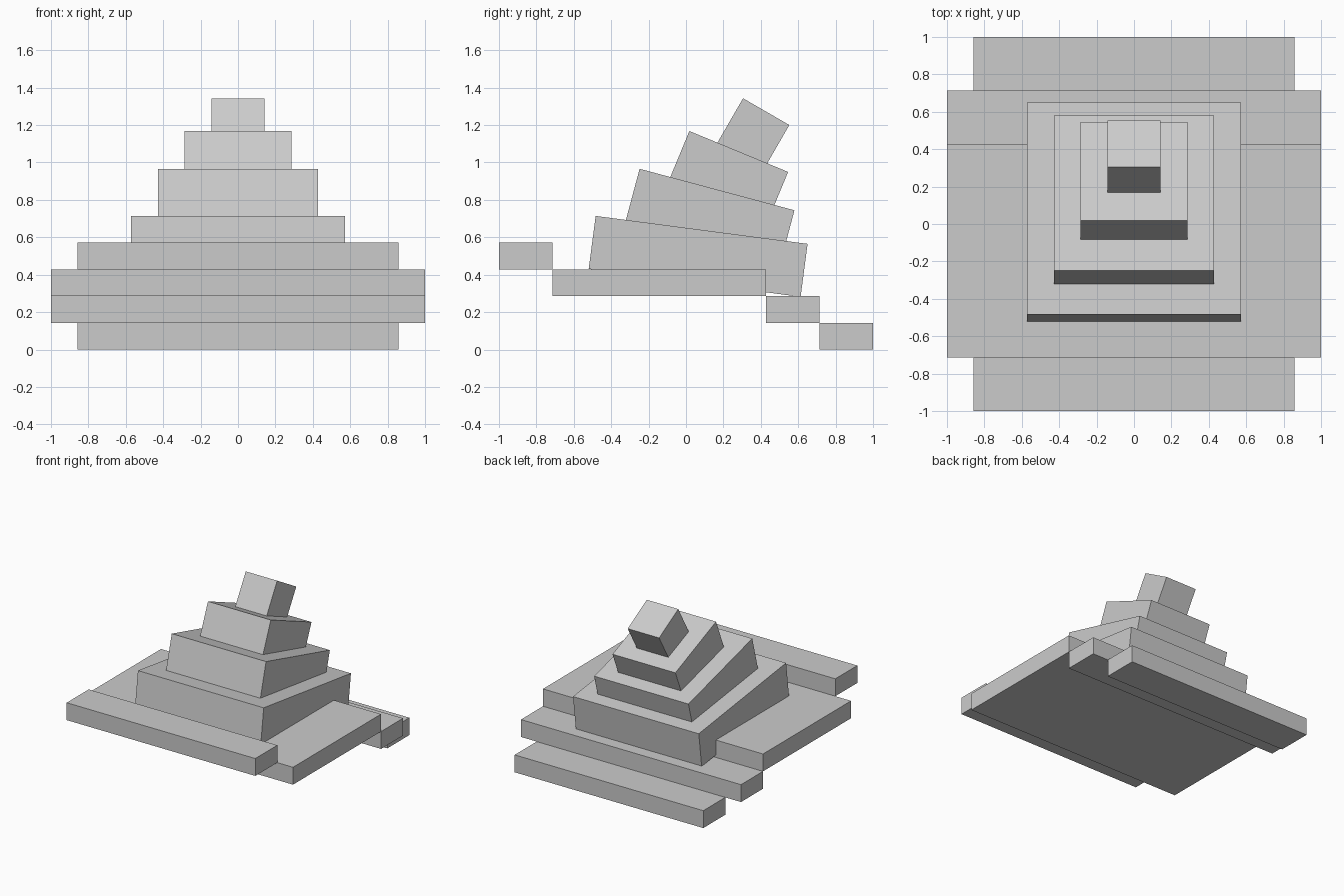
import bpy
from math import sin, cos, radians

if "Cube" in bpy.data.objects:
    bpy.data.objects.remove(bpy.data.objects["Cube"])

U = 1 / 7  # grid module


def box(name, size, loc, tilt=0.0):
    bpy.ops.mesh.primitive_cube_add(size=1, location=loc, rotation=(-tilt, 0, 0))
    ob = bpy.context.object
    ob.name = name
    ob.scale = size
    bpy.ops.object.transform_apply(location=False, rotation=False, scale=True)
    return ob


# Stepped base slabs: name, width, y start, y end, bottom (in modules)
for name, w, y0, y1, z0 in [
    ("front_step", 12, -7, -5, 3),
    ("main_slab", 14, -5, 3, 2),
    ("middle_step", 14, 3, 5, 1),
    ("back_step", 12, 5, 7, 0),
]:
    box(name, (w * U, (y1 - y0) * U, U), (0, (y0 + y1) / 2 * U, (z0 + 0.5) * U))

# Leaning square tiers, each placed by its top front edge and tilted further back
H = 2 * U
for i, (y, z) in enumerate([(-0.483, 0.714), (-0.248, 0.966), (0.018, 1.168), (0.305, 1.343)]):
    a = radians(7.5 * (i + 1))
    side = (8 - 2 * i) * U
    cy = y + side / 2 * cos(a) - H / 2 * sin(a)
    cz = z - side / 2 * sin(a) - H / 2 * cos(a)
    box(f"tier_{i + 1}", (side, side, H), (0, cy, cz), a)
